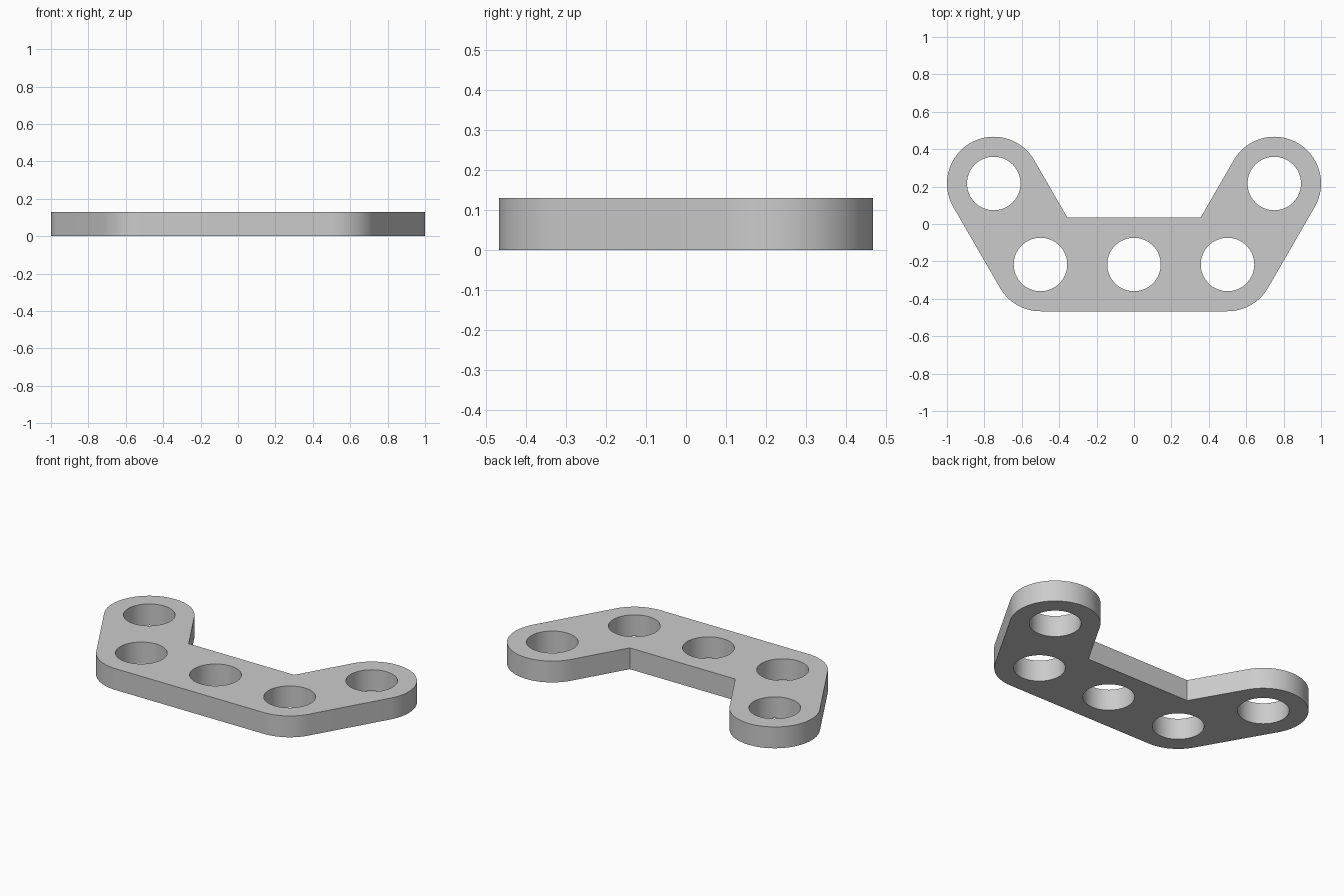
import bpy, bmesh
from math import cos, sin, pi, radians, sqrt

cube = bpy.data.objects.get("Cube")
if cube:
    bpy.data.objects.remove(cube, do_unlink=True)

PITCH = 0.5
RADIUS = 0.25
HOLE = 0.143
THICK = 0.13
ROW = PITCH * sqrt(3) / 4    # half the distance between the two hole rows


def arc(cx, cy, r, start, end, steps):
    angles = [radians(start + (end - start) * i / steps) for i in range(steps + 1)]
    return [(cx + r * cos(a), cy + r * sin(a)) for a in angles]


def add_loop(bm, points):
    verts = [bm.verts.new((x, y, 0)) for x, y in points]
    for a, b in zip(verts, verts[1:] + verts[:1]):
        bm.edges.new((a, b))


# Right half of the outline: rounded bend, rounded arm end, inner corner
half = arc(PITCH, -ROW, RADIUS, -90, -30, 16)
half += arc(1.5 * PITCH, ROW, RADIUS, -30, 150, 48)
half.append((PITCH - RADIUS / sqrt(3), RADIUS - ROW))
outline = half + [(-x, y) for x, y in reversed(half)]

bm = bmesh.new()
add_loop(bm, outline)

# Five round through holes
centres = [(0, -ROW)]
for side in (-1, 1):
    centres += [(side * PITCH, -ROW), (side * 1.5 * PITCH, ROW)]
for cx, cy in centres:
    add_loop(bm, arc(cx, cy, HOLE, 0, 360, 64)[:-1])

# Fill the flat plate and give it thickness
bmesh.ops.triangle_fill(bm, use_beauty=True, use_dissolve=False, edges=bm.edges[:])
top = bmesh.ops.extrude_face_region(bm, geom=bm.faces[:], use_keep_orig=True)["geom"]
bmesh.ops.translate(bm, vec=(0, 0, THICK),
                    verts=[v for v in top if isinstance(v, bmesh.types.BMVert)])
bmesh.ops.recalc_face_normals(bm, faces=bm.faces[:])

mesh = bpy.data.meshes.new("angled_hole_plate")
bm.to_mesh(mesh)
bm.free()
plate = bpy.data.objects.new("angled_hole_plate", mesh)
bpy.context.collection.objects.link(plate)

# Plain grey
grey = bpy.data.materials.new("grey")
grey.use_nodes = True
colour = (0.6, 0.6, 0.6, 1)
grey.diffuse_color = colour
grey.node_tree.nodes["Principled BSDF"].inputs["Base Color"].default_value = colour
mesh.materials.append(grey)

# Smooth curved walls, sharp rims and corners
bpy.ops.object.select_all(action="DESELECT")
plate.select_set(True)
bpy.context.view_layer.objects.active = plate
bpy.ops.object.shade_smooth_by_angle(angle=pi / 6)
